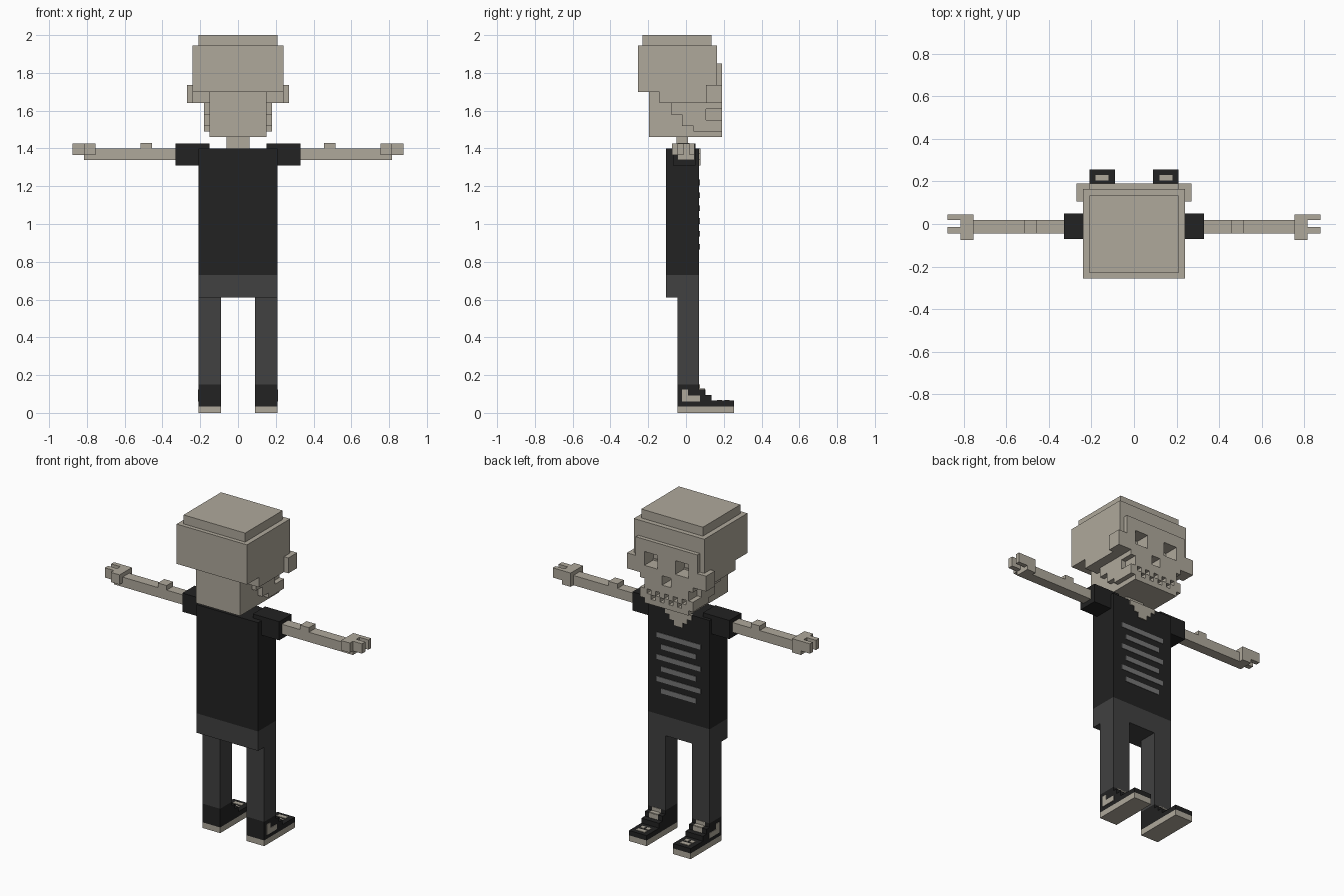
import bpy
import bmesh
from mathutils import Vector

if "Cube" in bpy.data.objects:
    bpy.data.objects.remove(bpy.data.objects["Cube"])


def material(name, rgb):
    m = bpy.data.materials.new(name)
    m.diffuse_color = (*rgb, 1)
    m.use_nodes = True
    m.node_tree.nodes["Principled BSDF"].inputs["Base Color"].default_value = m.diffuse_color
    return m


BONE = material("bone", (0.43, 0.395, 0.33))
BLACK = material("black_cloth", (0.016, 0.016, 0.016))
GREY = material("dark_grey_cloth", (0.052, 0.052, 0.052))
STRIPE = material("stripe_grey", (0.18, 0.18, 0.18))


def finish(name, bm, mat):
    bmesh.ops.recalc_face_normals(bm, faces=bm.faces)
    me = bpy.data.meshes.new(name)
    bm.to_mesh(me)
    bm.free()
    me.materials.append(mat)
    ob = bpy.data.objects.new(name, me)
    bpy.context.collection.objects.link(ob)
    return ob


def boxes(name, mat, *spans):
    """Blocks given as x0, x1, y0, y1, z0, z1."""
    bm = bmesh.new()
    for x0, x1, y0, y1, z0, z1 in spans:
        vs = bmesh.ops.create_cube(bm, size=1)["verts"]
        for v in vs:
            v.co = Vector((x0 if v.co.x < 0 else x1,
                           y0 if v.co.y < 0 else y1,
                           z0 if v.co.z < 0 else z1))
    return finish(name, bm, mat)


def pair(name, mat, *spans):
    """The same blocks on both sides of the body."""
    boxes("right_" + name, mat, *spans)
    boxes("left_" + name, mat, *[(-s[1], -s[0], *s[2:]) for s in spans])


def extrude(name, mat, pts, axis, a, b):
    """Extrude a profile along x (points are y, z) or y (points are x, z)."""
    bm = bmesh.new()
    make = (lambda p: (a, p[0], p[1])) if axis == "x" else (lambda p: (p[0], a, p[1]))
    f = bm.faces.new([bm.verts.new(make(p)) for p in pts])
    res = bmesh.ops.extrude_face_region(bm, geom=[f])
    step = Vector((b - a, 0, 0)) if axis == "x" else Vector((0, b - a, 0))
    for v in res["geom"]:
        if isinstance(v, bmesh.types.BMVert):
            v.co += step
    return finish(name, bm, mat)


# Skull
boxes("skull_cap", BONE, (-.21, .21, -.23, .135, 1.945, 2.0))
cranium = extrude("cranium", BONE, [
    (-.255, 1.945), (.165, 1.945), (.165, 1.64),
    (-.14, 1.64), (-.14, 1.70), (-.255, 1.70)], "x", -.24, .24)
boxes("skull_base", BONE, (-.15, .15, -.195, .105, 1.46, 1.70))
extrude("jaw_sides", BONE, [
    (-.08, 1.64), (-.08, 1.58), (-.02, 1.58), (-.02, 1.52),
    (.04, 1.52), (.04, 1.49), (.105, 1.49), (.105, 1.64)], "x", -.18, .18)

# Face with brow, cheekbones and jaw hinges
half = [(.21, 1.85), (.21, 1.735), (.27, 1.735), (.27, 1.64), (.18, 1.64),
        (.18, 1.61), (.15, 1.61), (.15, 1.55), (.18, 1.55), (.18, 1.49),
        (.15, 1.49), (.15, 1.46)]
face = extrude("face", BONE, half + [(-x, z) for x, z in reversed(half)],
               "y", .105, .19)

# Eye sockets, nose and teeth gaps
holes = [(-.03, .03, 1.60, 1.658)]
for s in (1, -1):
    for x0, x1, z0, z1 in [(.06, .15, 1.69, 1.775)]:
        holes.append((min(s * x0, s * x1), max(s * x0, s * x1), z0, z1))
holes += [(x - .014, x + .014, 1.522, 1.55) for x in (-.12, -.06, 0, .06, .12)]
holes += [(x - .014, x + .014, 1.492, 1.519) for x in (-.09, -.03, .03, .09)]
cutter = boxes("face_cutter", BONE, *[(h[0], h[1], .10, .30, h[2], h[3]) for h in holes])
cutter.hide_render = True
for ob in (cranium, face):
    mod = ob.modifiers.new("holes", "BOOLEAN")
    mod.operation = "DIFFERENCE"
    mod.solver = "EXACT"
    mod.object = cutter
    bpy.context.view_layer.objects.active = ob
    bpy.ops.object.modifier_apply(modifier=mod.name)
bpy.data.objects.remove(cutter)

# Neck and stepped collar opening
boxes("neck", BONE, (-.06, .06, -.05, .01, 1.39, 1.47))
boxes("collar_opening", BONE, *[
    (-w, w, .06, .076, z, z + .03)
    for w, z in ((.09, 1.37), (.06, 1.34), (.03, 1.31))])

# Shirt with rib stripes
boxes("shirt", BLACK, (-.21, .21, -.105, .07, .73, 1.40))
ribs = []
for i in range(6):
    w = .15 if i % 2 == 0 else .12
    top = 1.235 - i * .068
    ribs.append((-w, w, .068, .073, top - .03, top))
boxes("rib_stripes", STRIPE, *ribs)
pair("sleeve", BLACK, (.15, .33, -.07, .05, 1.31, 1.425))

# Arms with elbow knobs, palms and fingers
pair("arm", BONE, (.32, .765, -.045, .018, 1.34, 1.40),
     (.455, .515, -.045, .018, 1.40, 1.428))
pair("hand", BONE, (.755, .815, -.075, .045, 1.365, 1.425),
     (.755, .815, -.045, .045, 1.34, 1.365),
     (.815, .877, .018, .045, 1.365, 1.425),
     (.815, .877, -.045, -.013, 1.365, 1.425))

# Trousers
boxes("hips", GREY, (-.21, .21, -.105, .07, .61, .73))
pair("leg", GREY, (.09, .21, -.045, .07, .15, .61))

# Shoes with soles, side marks and laces
outline = [(-.045, .035), (.255, .035), (.255, .065), (.135, .065), (.135, .095),
           (.10, .095), (.10, .125), (.07, .125), (.07, .15), (-.045, .15)]
extrude("right_shoe", BLACK, outline, "x", .09, .21)
extrude("left_shoe", BLACK, outline, "x", -.21, -.09)
pair("sole", BONE, (.09, .21, -.045, .255, 0, .035))
pair("shoe_mark", BONE, (.208, .213, -.02, .01, .06, .125),
     (.208, .213, .01, .075, .06, .092))
pair("laces", BONE,
     (.12, .18, .098, .103, .095, .125), (.12, .18, .07, .10, .123, .128),
     (.12, .18, .068, .073, .125, .15),
     (.12, .145, .165, .19, .063, .068), (.155, .18, .165, .19, .063, .068),
     (.12, .18, .205, .23, .063, .068))
